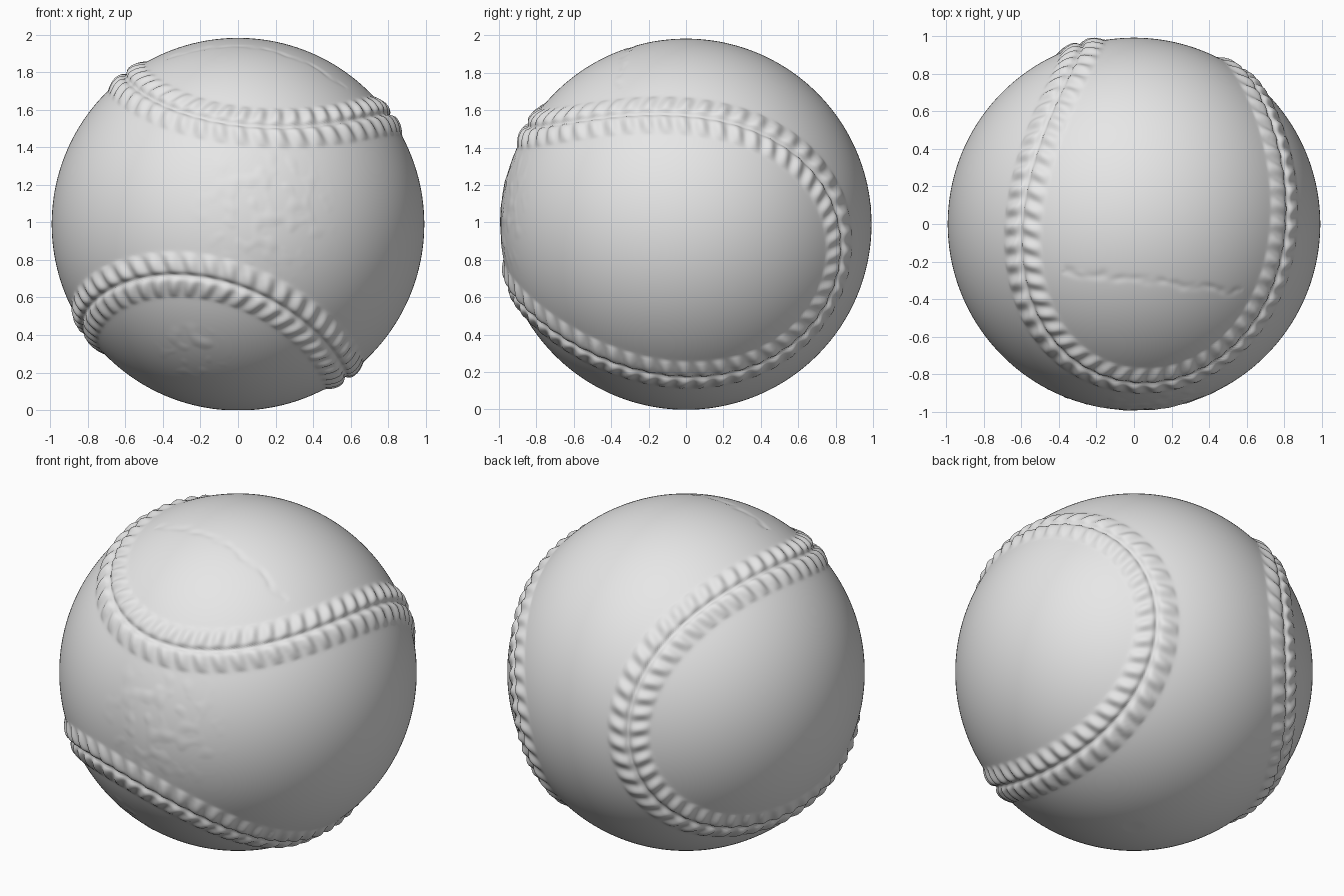
import bpy, bmesh, math
from mathutils import Vector, Matrix, kdtree, noise

cube = bpy.data.objects.get("Cube")
if cube:
    bpy.data.objects.remove(cube, do_unlink=True)

RADIUS = 0.992
CENTRE_Z = 0.99
STITCHES = 108
SEAM_A, SEAM_B = 0.71, 0.29          # seam curve shape, sum is 1
BAND = 0.15                          # half width of the raised seam

# Tilted frame of the ball: panel lobes lie along side and up
back = Vector((0.13, 0.98, -0.14)).normalized()
side = Vector((0.985, 0, -0.17))
side = (side - back * side.dot(back)).normalized()
up = side.cross(back)


def seam_point(t):
    """Closed two-panel seam on the unit sphere."""
    p = SEAM_A * math.cos(t) + SEAM_B * math.cos(3 * t)
    q = SEAM_A * math.sin(t) - SEAM_B * math.sin(3 * t)
    r = 2 * math.sqrt(SEAM_A * SEAM_B) * math.sin(2 * t)
    return side * ((p + q) / math.sqrt(2)) + up * ((q - p) / math.sqrt(2)) + back * r


# Sampled seam with arc length and sideways direction at each sample
COUNT = 7000
seam = [seam_point(math.tau * i / COUNT) for i in range(COUNT)]
lengths, across, total = [], [], 0.0
tree = kdtree.KDTree(COUNT)
for i, p in enumerate(seam):
    step = seam[(i + 1) % COUNT] - p
    lengths.append(total)
    total += step.length
    across.append(p.cross(step).normalized())
    tree.insert(p, i)
tree.balance()


def seam_relief(n):
    """Raised welt, central groove and two rows of stitches."""
    p, i, dist = tree.find(n)
    if dist > BAND:
        return 0.0
    d = abs((n - p).dot(across[i]))
    welt = 0.013 * (0.5 + 0.5 * math.cos(math.pi * min(d / BAND, 1)))
    groove = 0.012 * math.exp(-(d / 0.016) ** 2)
    phase = STITCHES * lengths[i] / total + 2.5 * d
    row = math.sin(math.pi * min(d / 0.125, 1)) ** 0.8
    stitch = 0.017 * row * (0.5 + 0.5 * math.cos(math.tau * phase))
    return welt + stitch - groove


# Worn patches: direction, radius
scuffs = [(Vector((0.15, -0.98, 0.08)).normalized(), 0.42),
          (Vector((-0.25, -0.68, -0.69)).normalized(), 0.22)]


def wear_relief(n):
    """Light scuffing on the front and a shallow crease on top."""
    h = 0.0
    for centre, size in scuffs:
        fade = 1 - (n - centre).length / size
        if fade > 0:
            h += 0.006 * min(1, 2 * fade) * max(0, noise.noise(n * 14))
    if n.z > 0 and -0.38 < n.x < 0.58:
        line = -0.25 - 0.12 * (n.x + 0.38) + 0.02 * noise.noise(n * 9)
        h -= 0.005 * math.exp(-((n.y - line) / 0.02) ** 2) * (0.5 + noise.noise(n * 16))
    return h


# Ball: evenly divided cube rounded to a sphere, then embossed
bm = bmesh.new()
bmesh.ops.create_cube(bm, size=2)
bmesh.ops.subdivide_edges(bm, edges=bm.edges[:], cuts=143, use_grid_fill=True)
for v in bm.verts:
    n = Vector([math.tan(c * math.pi / 4) for c in v.co]).normalized()
    v.co = n * (RADIUS + seam_relief(n) + wear_relief(n))
bmesh.ops.translate(bm, verts=bm.verts[:], vec=(0, 0, CENTRE_Z))
for v in bm.verts:
    v.co.z = max(v.co.z, 0)
for f in bm.faces:
    f.smooth = True
bmesh.ops.recalc_face_normals(bm, faces=bm.faces[:])
mesh = bpy.data.meshes.new("stitched_ball")
bm.to_mesh(mesh)
bm.free()
ball = bpy.data.objects.new("stitched_ball", mesh)
bpy.context.scene.collection.objects.link(ball)

# Single pale grey leather colour
mat = bpy.data.materials.new("pale grey")
mat.use_nodes = True
colour = (0.8, 0.8, 0.8, 1)
mat.diffuse_color = colour
mat.node_tree.nodes["Principled BSDF"].inputs["Base Color"].default_value = colour
mesh.materials.append(mat)
